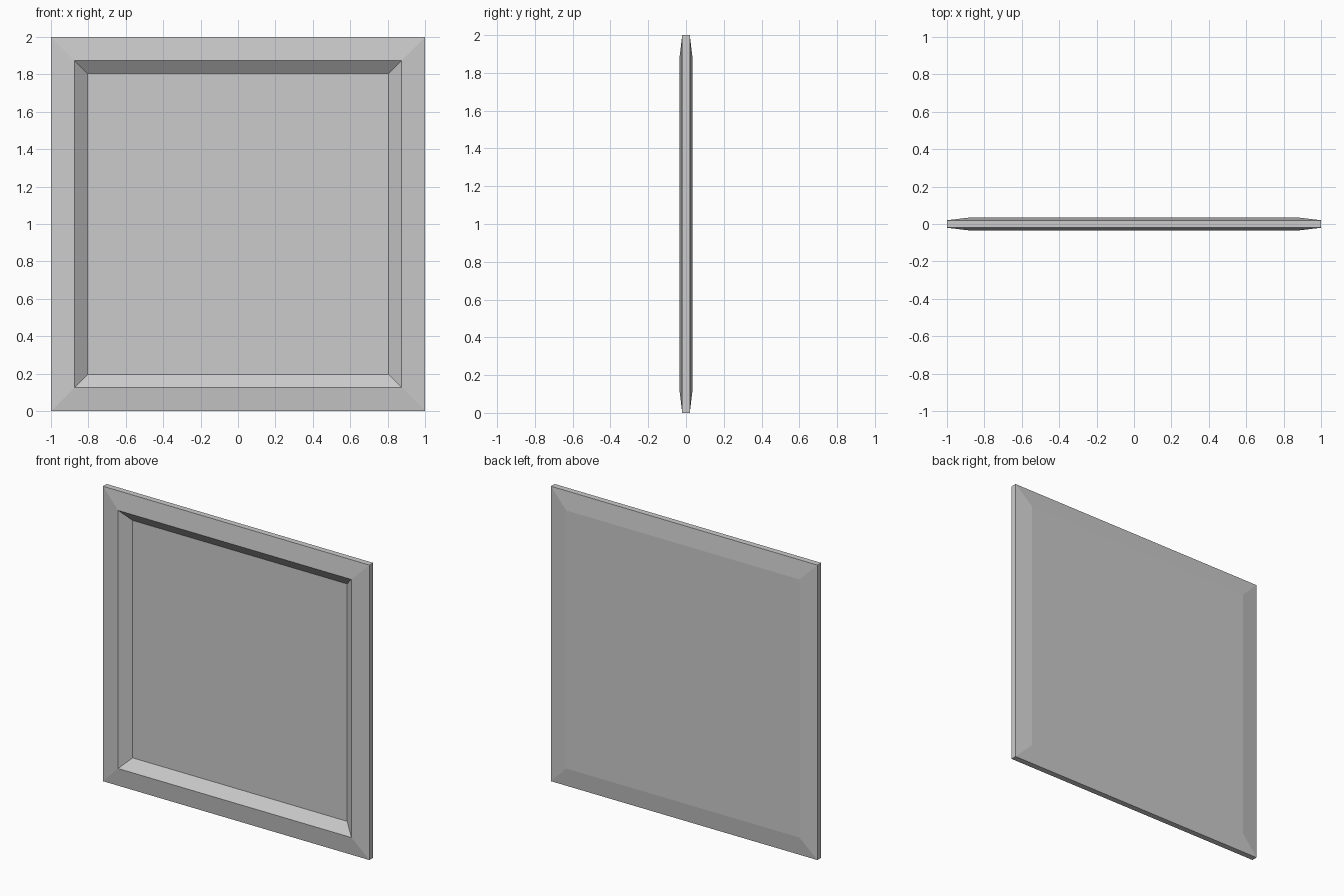
import bpy
import bmesh

if "Cube" in bpy.data.objects:
    bpy.data.objects.remove(bpy.data.objects["Cube"])

# Profile of the panel: (half width, y), from front recess floor round to the back
PROFILE = [(0.805, 0.02), (0.875, -0.035), (1.0, -0.02), (1.0, 0.02), (0.875, 0.035)]
CENTRE_Z = 1.0


def square_ring(bm, half, y):
    corners = [(-1, -1), (1, -1), (1, 1), (-1, 1)]
    return [bm.verts.new((sx * half, y, CENTRE_Z + sz * half)) for sx, sz in corners]


bm = bmesh.new()
rings = [square_ring(bm, half, y) for half, y in PROFILE]

# Recess slope, front bevel, rim and back bevel
for a, b in zip(rings, rings[1:]):
    for i in range(4):
        j = (i + 1) % 4
        bm.faces.new((a[i], b[i], b[j], a[j]))

# Recess floor and flat back
bm.faces.new(rings[0])
bm.faces.new(rings[-1][::-1])
bmesh.ops.recalc_face_normals(bm, faces=bm.faces)

mesh = bpy.data.meshes.new("framed_panel")
bm.to_mesh(mesh)
bm.free()
bpy.context.collection.objects.link(bpy.data.objects.new("framed_panel", mesh))
